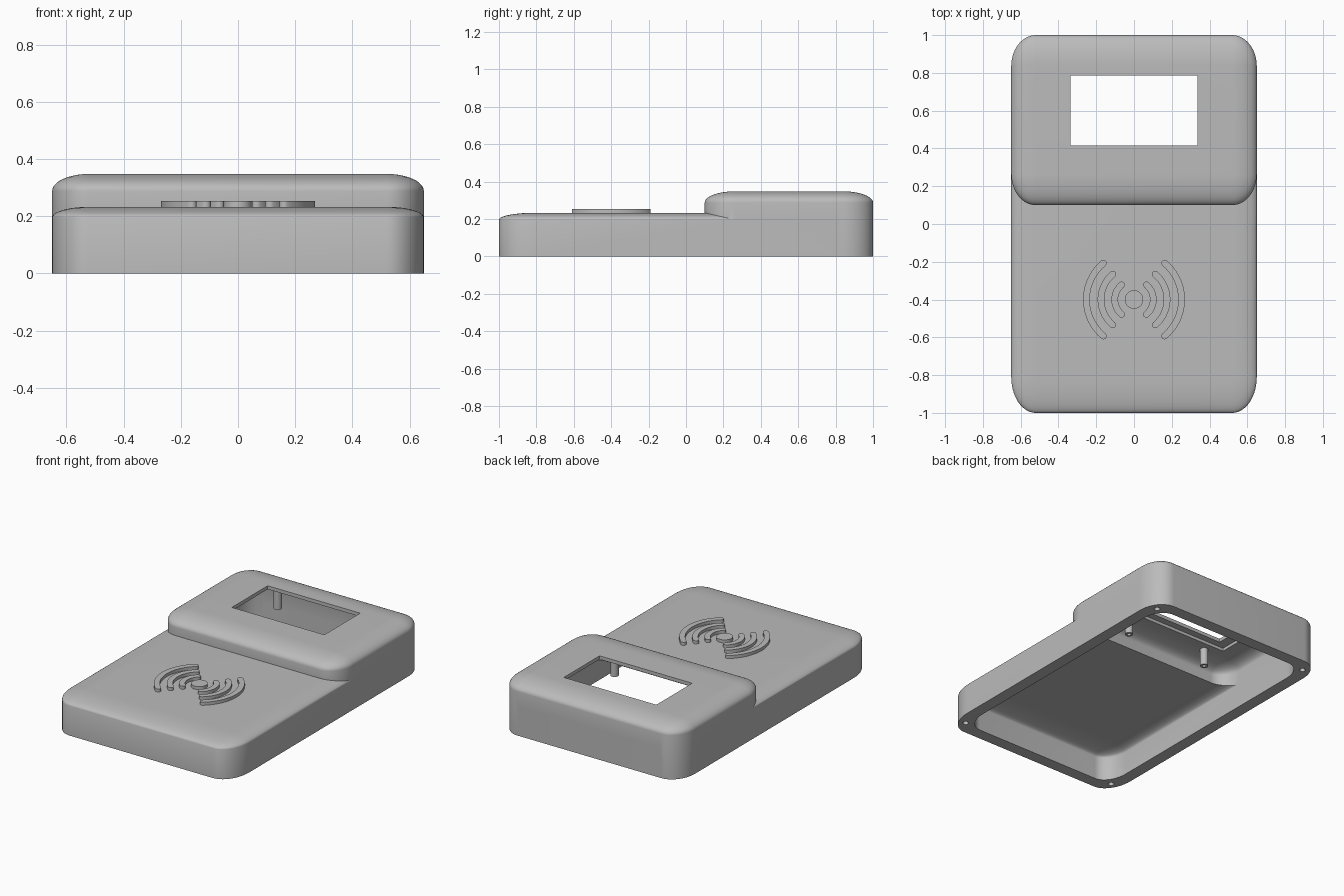
import bpy, bmesh, math
from mathutils import Vector

if "Cube" in bpy.data.objects:
    bpy.data.objects.remove(bpy.data.objects["Cube"])

grey = bpy.data.materials.new("light grey plastic")
grey.diffuse_color = (0.5, 0.5, 0.5, 1)
grey.use_nodes = True
grey.node_tree.nodes["Principled BSDF"].inputs["Base Color"].default_value = grey.diffuse_color


def make(name, bm):
    bmesh.ops.recalc_face_normals(bm, faces=bm.faces)
    me = bpy.data.meshes.new(name)
    bm.to_mesh(me)
    bm.free()
    ob = bpy.data.objects.new(name, me)
    bpy.context.collection.objects.link(ob)
    me.materials.append(grey)
    return ob


def rounded_block(name, x, y0, y1, z0, z1, r, n=14, m=10):
    """Block with elliptical corners (r = x, y, z radii), domed top edge, flat base."""
    rx, ry, rz = r
    bm = bmesh.new()
    levels = [(z0, 1.0)] + [(z1 - rz + rz * math.sin(t), math.cos(t))
                            for t in (i * math.pi / 2 / m for i in range(m + 1))]
    rings = []
    for z, k in levels:
        ring = []
        for c, (sx, cy) in enumerate(((1, y1 - ry), (-1, y1 - ry), (-1, y0 + ry), (1, y0 + ry))):
            for i in range(n + 1):
                a = math.pi / 2 * (c + i / n)
                ring.append(bm.verts.new((sx * (x - rx) + rx * k * math.cos(a),
                                          cy + ry * k * math.sin(a), z)))
        rings.append(ring)
    for a, b in zip(rings, rings[1:]):
        for i in range(len(a)):
            j = (i + 1) % len(a)
            bm.faces.new((a[i], a[j], b[j], b[i]))
    bm.faces.new(rings[0])
    bm.faces.new(rings[-1])
    bmesh.ops.remove_doubles(bm, verts=bm.verts, dist=1e-5)
    return make(name, bm)


def box(name, x, y0, y1, z0, z1):
    bm = bmesh.new()
    bmesh.ops.create_cube(bm, size=1)
    for v in bm.verts:
        v.co = Vector((v.co.x * 2 * x, (y0 + y1) / 2 + v.co.y * (y1 - y0),
                       (z0 + z1) / 2 + v.co.z * (z1 - z0)))
    return make(name, bm)


def cylinder(name, x, y, r, z0, z1, n=32):
    bm = bmesh.new()
    bmesh.ops.create_cone(bm, cap_ends=True, segments=n, radius1=r, radius2=r, depth=z1 - z0)
    bmesh.ops.translate(bm, verts=bm.verts, vec=(x, y, (z0 + z1) / 2))
    return make(name, bm)


def boolean(ob, tool, op):
    mod = ob.modifiers.new("cut", 'BOOLEAN')
    mod.operation, mod.object, mod.solver = op, tool, 'EXACT'
    me = bpy.data.meshes.new_from_object(ob.evaluated_get(bpy.context.evaluated_depsgraph_get()))
    ob.modifiers.clear()
    ob.data = me
    bpy.data.objects.remove(tool)


def smooth(ob):
    bpy.ops.object.select_all(action='DESELECT')
    ob.select_set(True)
    bpy.context.view_layer.objects.active = ob
    bpy.ops.object.shade_smooth_by_angle(angle=math.radians(30))


def arc(name, radius, width, half, side, z0, z1, n=20):
    """Curved bar with round ends about the reader centre."""
    h = width / 2
    pts = []
    for i in range(n + 1):
        a = -half + 2 * half * i / n
        pts.append(((radius + h) * math.cos(a), (radius + h) * math.sin(a)))
    for end in (1, -1):
        for i in range(1, 8):
            a = end * half + math.pi * i / 8 + (0 if end > 0 else math.pi)
            pts.append((radius * math.cos(half) + h * math.cos(a),
                        end * radius * math.sin(half) + h * math.sin(a)))
        if end > 0:
            for i in range(n + 1):
                a = half - 2 * half * i / n
                pts.append(((radius - h) * math.cos(a), (radius - h) * math.sin(a)))
    bm = bmesh.new()
    face = bm.faces.new([bm.verts.new((side * x, y - 0.4, z0)) for x, y in pts])
    ext = bmesh.ops.extrude_face_region(bm, geom=[face])
    bmesh.ops.translate(bm, vec=(0, 0, z1 - z0),
                        verts=[g for g in ext["geom"] if isinstance(g, bmesh.types.BMVert)])
    return make(name, bm)


# Housing: low reader deck joined to the raised display block
housing = rounded_block("housing", 0.65, -1, 1, 0, 0.233, (0.13, 0.19, 0.038))
boolean(housing, rounded_block("raised", 0.65, 0.1, 1, 0, 0.348, (0.13, 0.165, 0.06)), 'UNION')

# Hollow inside, open at the bottom
cavity = rounded_block("cavity", 0.57, -0.92, 0.92, -0.1, 0.19, (0.11, 0.16, 0.035))
boolean(cavity, rounded_block("cavity_top", 0.57, 0.18, 0.92, -0.1, 0.305, (0.11, 0.14, 0.055)), 'UNION')
boolean(housing, cavity, 'DIFFERENCE')

# Display seat and window
boolean(housing, box("seat", 0.4, 0.37, 0.83, 0.25, 0.325), 'DIFFERENCE')
boolean(housing, box("window", 0.335, 0.415, 0.785, 0.2, 0.5), 'DIFFERENCE')

# Screw holes in the bottom rim
for x in (-0.58, 0.58):
    for y in (-0.91, 0.91):
        boolean(housing, cylinder("hole", x, y, 0.018, -0.1, 0.1, 16), 'DIFFERENCE')
smooth(housing)

# Hollow display mounting posts
for x in (-0.3, 0.3):
    for y in (0.31, 0.84):
        post = cylinder("display_post", x, y, 0.025, 0.19, 0.315, 24)
        boolean(post, cylinder("bore", x, y, 0.012, 0.1, 0.28, 16), 'DIFFERENCE')
        smooth(post)

# Raised contactless symbol: dot and three curved bars on each side
smooth(cylinder("symbol_dot", 0, -0.4, 0.049, 0.225, 0.253, 40))
for side, label in ((1, "right"), (-1, "left")):
    for radius, width in ((0.102, 0.035), (0.175, 0.035), (0.252, 0.035)):
        smooth(arc("symbol_bar_" + label, radius, width, math.radians(50), side, 0.225, 0.253))
